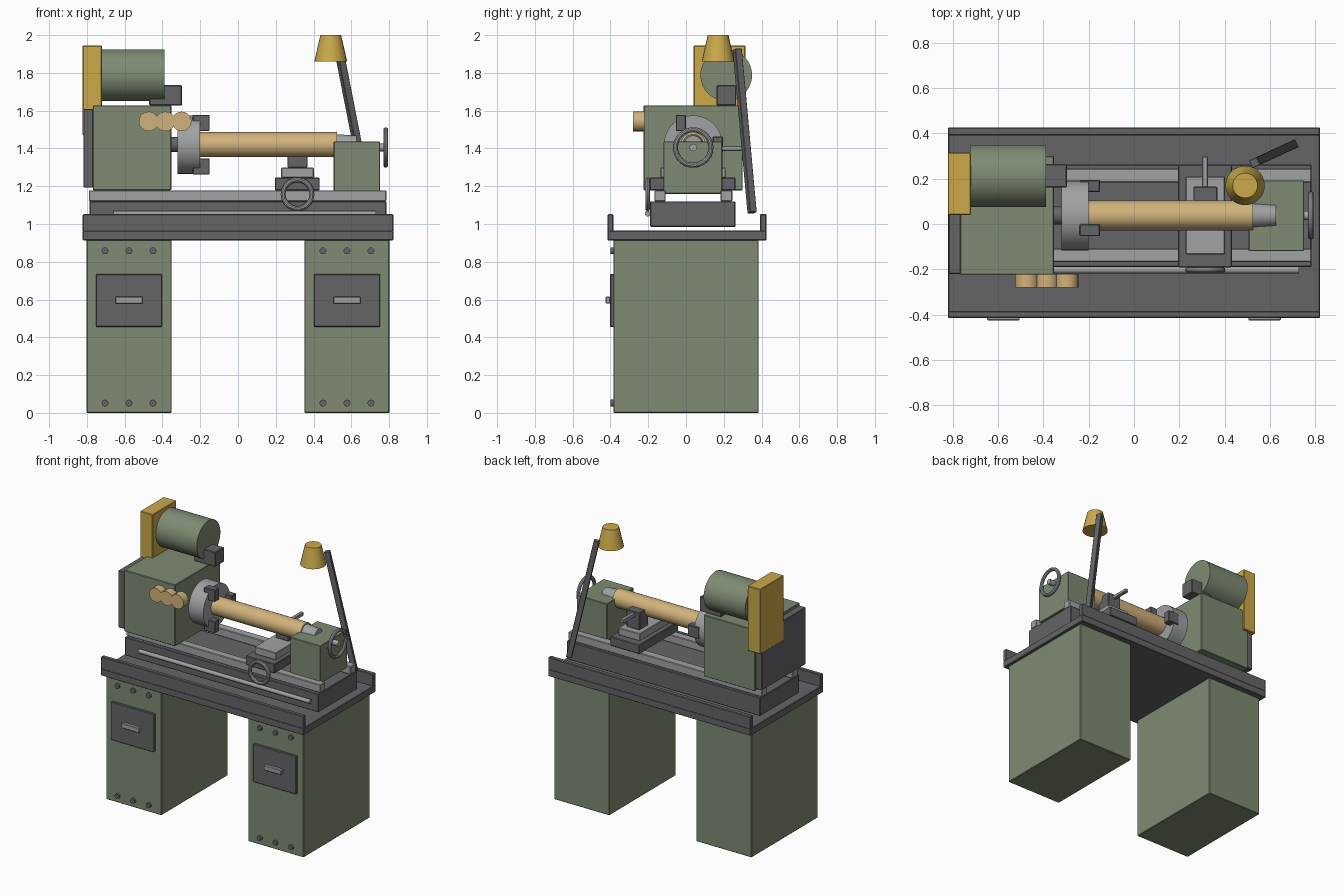
import bpy
from math import pi
from mathutils import Vector

cube = bpy.data.objects.get("Cube")
if cube:
    bpy.data.objects.remove(cube, do_unlink=True)


def material(name, rgb):
    m = bpy.data.materials.new(name)
    m.use_nodes = True
    m.diffuse_color = (*rgb, 1)
    bsdf = next(n for n in m.node_tree.nodes if n.type == "BSDF_PRINCIPLED")
    bsdf.inputs["Base Color"].default_value = (*rgb, 1)
    return m


GREEN = material("machine green", (0.21, 0.26, 0.17))
DARK = material("dark iron", (0.13, 0.127, 0.135))
STEEL = material("bright steel", (0.35, 0.36, 0.37))
YELLOW = material("safety yellow", (0.6, 0.4, 0.07))
WOOD = material("pale wood", (0.64, 0.45, 0.2))

AXES = {"x": (0, pi / 2, 0), "y": (pi / 2, 0, 0), "z": (0, 0, 0)}


def finish(name, mat, smooth=False):
    ob = bpy.context.object
    ob.name = name
    ob.data.materials.append(mat)
    if smooth:
        bpy.ops.object.shade_smooth_by_angle()
    return ob


def box(name, mat, x, y, z, bevel=0.004):
    """Box from its (min, max) extents along each axis."""
    spans = (x, y, z)
    bpy.ops.mesh.primitive_cube_add(size=1, location=[(a + b) / 2 for a, b in spans])
    ob = finish(name, mat)
    ob.scale = [b - a for a, b in spans]
    bpy.ops.object.transform_apply(location=False, rotation=False, scale=True)
    if bevel:
        mod = ob.modifiers.new("soft edges", "BEVEL")
        mod.width = bevel
        mod.segments = 1
    return ob


def rod(name, mat, axis, span, centre, r, r2=None, sides=32):
    """Cylinder or cone along an axis; centre is given on the other two axes."""
    i = "xyz".index(axis)
    loc = list(centre)
    loc.insert(i, sum(span) / 2)
    bpy.ops.mesh.primitive_cone_add(vertices=sides, radius1=r, radius2=r if r2 is None else r2,
                                    depth=span[1] - span[0], location=loc, rotation=AXES[axis])
    return finish(name, mat, True)


def handwheel(name, axis, loc, r):
    bpy.ops.mesh.primitive_torus_add(major_radius=r, minor_radius=0.013, major_segments=32,
                                     minor_segments=10, location=loc, rotation=AXES[axis])
    finish(name, STEEL, True)


# Cabinets with drawer panels, handles and bolts
for side, cx in (("right", -0.577), ("left", 0.577)):
    box(side + "_cabinet", GREEN, (cx - 0.225, cx + 0.225), (-0.384, 0.385), (0, 0.92))
    box(side + "_drawer_panel", DARK, (cx - 0.175, cx + 0.175), (-0.402, -0.38), (0.455, 0.735))
    box(side + "_drawer_handle", STEEL, (cx - 0.072, cx + 0.072), (-0.426, -0.4), (0.578, 0.615))
    for row, z in (("lower", 0.052), ("upper", 0.858)):
        for k in (-1, 0, 1):
            rod(f"{side}_{row}_bolt", DARK, "y", (-0.4, -0.38), (cx + k * 0.127, z), 0.018, sides=16)

# Chip tray with front and back lips
box("chip_tray", DARK, (-0.822, 0.822), (-0.415, 0.426), (0.913, 0.965))
box("front_tray_lip", DARK, (-0.822, 0.822), (-0.415, -0.385), (0.96, 1.052))
box("back_tray_lip", DARK, (-0.822, 0.822), (0.392, 0.426), (0.96, 1.052))

# Bed, ways and lead screw
box("bed", DARK, (-0.785, 0.785), (-0.19, 0.262), (0.985, 1.12))
box("front_way", STEEL, (-0.79, 0.785), (-0.167, -0.108), (1.12, 1.178))
box("back_way", STEEL, (-0.79, 0.785), (0.183, 0.245), (1.12, 1.178))
rod("lead_screw", STEEL, "x", (-0.66, 0.73), (-0.203, 1.055), 0.015, sides=16)

# Headstock, gear cover, belt guard, motor and switch box
box("headstock", GREEN, (-0.768, -0.353), (-0.224, 0.3), (1.178, 1.628))
box("gear_cover", DARK, (-0.819, -0.765), (-0.22, 0.29), (1.193, 1.61))
box("belt_guard", YELLOW, (-0.823, -0.72), (0.04, 0.315), (1.47, 1.945))
rod("motor", GREEN, "x", (-0.725, -0.388), (0.213, 1.788), 0.137)
box("switch_box", DARK, (-0.47, -0.297), (0.162, 0.265), (1.628, 1.735))
for x in (-0.473, -0.385, -0.298):
    rod("control_knob", WOOD, "y", (-0.28, -0.22), (x, 1.543), 0.052, sides=20)

# Spindle, chuck, jaws and workpiece
AXIS = (0.038, 1.42)
rod("spindle", DARK, "x", (-0.36, -0.315), AXIS, 0.04)
rod("chuck", STEEL, "x", (-0.32, -0.2), AXIS, 0.155)
for dy, dz in ((-0.065, 0.115), (-0.065, -0.115), (0.13, 0)):
    y, z = AXIS[0] + dy, AXIS[1] + dz
    box("chuck_jaw", DARK, (-0.24, -0.15), (y - 0.027, y + 0.027), (z - 0.043, z + 0.043))
rod("workpiece", WOOD, "x", (-0.2, 0.525), AXIS, 0.066)

# Tailstock with centre and handwheel
box("tailstock", GREEN, (0.506, 0.752), (-0.12, 0.193), (1.16, 1.437))
rod("tailstock_centre", STEEL, "x", (0.52, 0.627), AXIS, 0.055, 0.048)
rod("tailstock_shaft", STEEL, "x", (0.745, 0.795), (0.038, 1.405), 0.02, sides=16)
handwheel("tailstock_handwheel", "x", (0.782, 0.038, 1.405), 0.094)

# Carriage, cross slide and tool post
box("saddle", DARK, (0.195, 0.432), (-0.192, 0.262), (1.178, 1.245))
box("cross_slide", STEEL, (0.228, 0.402), (-0.135, 0.21), (1.245, 1.298))
box("tool_post", DARK, (0.262, 0.368), (0.06, 0.165), (1.298, 1.425))
box("tool_bit", STEEL, (0.3, 0.327), (0.08, 0.298), (1.387, 1.413))
handwheel("carriage_handwheel", "y", (0.315, -0.203, 1.158), 0.076)

# Work lamp: leaning arm and conical shade
foot, head = Vector((0.703, 0.35, 1.06)), Vector((0.533, 0.271, 1.925))
arm = box("lamp_arm", DARK, (-0.019, 0.019), (-0.019, 0.019), (0, (head - foot).length), 0.002)
arm.location = (foot + head) / 2
arm.rotation_euler = (head - foot).to_track_quat("Z", "Y").to_euler()
rod("lamp_shade", YELLOW, "z", (1.86, 2.0), (0.491, 0.17), 0.087, 0.055, sides=24)
